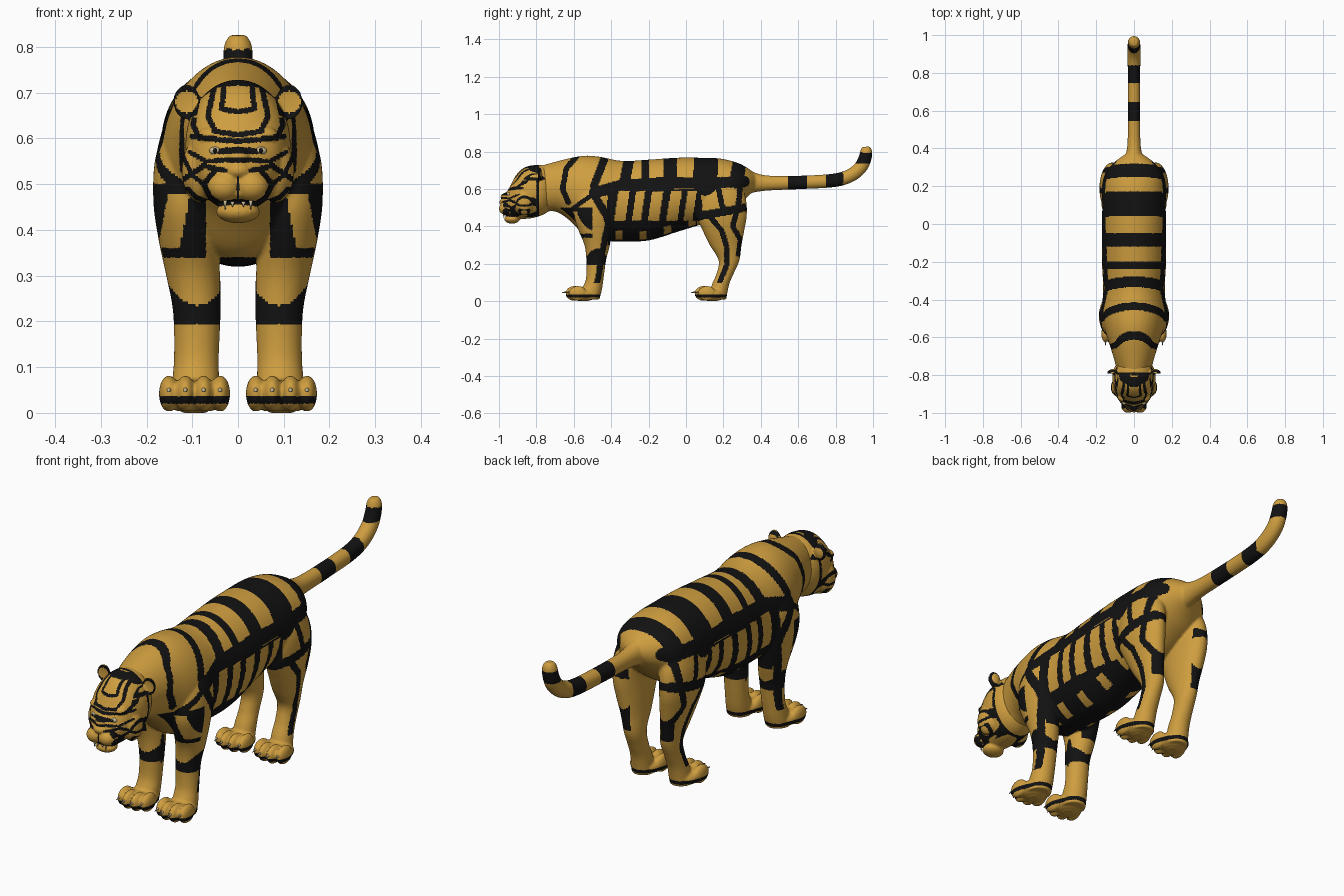
import bpy, bmesh, math
from mathutils import Vector, Matrix
from mathutils.bvhtree import BVHTree

if "Cube" in bpy.data.objects:
    bpy.data.objects.remove(bpy.data.objects["Cube"])


def material(name, rgb):
    m = bpy.data.materials.new(name)
    m.diffuse_color = (*rgb, 1)
    m.use_nodes = True
    m.node_tree.nodes["Principled BSDF"].inputs["Base Color"].default_value = m.diffuse_color
    return m


FUR = material("fur", (0.62, 0.34, 0.05))
BLACK = material("black", (0.006, 0.006, 0.006))
IVORY = material("ivory", (0.6, 0.5, 0.3))


def loft(bm, secs, n=40, steps=6):
    """Skin sections (x, y, z, rx, rv, angle); the ring's second axis turns in the yz plane."""
    rows = []
    for i in range(len(secs) - 1):
        a, b = secs[i], secs[i + 1]
        p, q = secs[max(i - 1, 0)], secs[min(i + 2, len(secs) - 1)]
        for k in range(steps):
            t = k / steps
            rows.append([0.5 * (2 * B + (C - A) * t + (2 * A - 5 * B + 4 * C - D) * t * t
                                + (3 * B - A - 3 * C + D) * t ** 3)
                         for A, B, C, D in zip(p, a, b, q)])
    rows.append(secs[-1])
    rings = []
    for x, y, z, rx, rv, ang in rows:
        ca, sa = math.cos(math.radians(ang)), math.sin(math.radians(ang))
        ring = []
        for k in range(n):
            w = 2 * math.pi * k / n
            v = rv * math.sin(w)
            ring.append(bm.verts.new((x + rx * math.cos(w), y + v * ca, z + v * sa)))
        rings.append(ring)
    for r, s in zip(rings, rings[1:]):
        for k in range(n):
            bm.faces.new((r[k], r[k - 1], s[k - 1], s[k]))
    bm.faces.new(rings[0])
    bm.faces.new(rings[-1])


def ball(bm, c, r):
    return bmesh.ops.create_uvsphere(bm, u_segments=20, v_segments=14, radius=1,
                                     matrix=Matrix.Translation(c) @ Matrix.Diagonal((*r, 1)))["verts"]


def finish(name, bm, mats):
    bmesh.ops.recalc_face_normals(bm, faces=bm.faces)
    me = bpy.data.meshes.new(name)
    bm.to_mesh(me)
    bm.free()
    for m in mats:
        me.materials.append(m)
    for p in me.polygons:
        p.use_smooth = True
    ob = bpy.data.objects.new(name, me)
    bpy.context.collection.objects.link(ob)
    return ob


def coat(name, bm, voxel, rule):
    """Fuse overlapping forms into one skin, then paint stripes face by face."""
    ob = finish(name, bm, [])
    rm = ob.modifiers.new("fuse", 'REMESH')
    rm.mode, rm.voxel_size = 'VOXEL', voxel
    sm = ob.modifiers.new("soften", 'SMOOTH')
    sm.factor, sm.iterations = 0.5, 4
    dg = bpy.context.evaluated_depsgraph_get()
    me = bpy.data.meshes.new_from_object(ob.evaluated_get(dg))
    ob.modifiers.clear()
    ob.data = me
    me.materials.clear()
    me.materials.append(FUR)
    me.materials.append(BLACK)
    for v in me.vertices:
        v.co.z = max(v.co.z, 0.004 if v.co.z > 0.002 else 0)
    for p in me.polygons:
        p.use_smooth = True
        p.material_index = int(rule(abs(p.center.x), p.center.y, p.center.z))
    return ob


def on_line(u, v, stripes):
    for hw, pts in stripes:
        for (a, b), (c, d) in zip(pts, pts[1:]):
            du, dv = c - a, d - b
            t = max(0, min(1, ((u - a) * du + (v - b) * dv) / (du * du + dv * dv)))
            if (u - a - t * du) ** 2 + (v - b - t * dv) ** 2 < hw * hw:
                return True
    return False


# stripes of trunk and legs, in side view (y, z)
TRUNK = [(.015, [(-.58, .78), (-.64, .71), (-.66, .6), (-.63, .53)]),
         (.021, [(-.43, .78), (-.46, .7), (-.49, .62), (-.48, .55), (-.42, .45), (-.4, .34)]),
         (.028, [(-.30, .78), (-.33, .63)]), (.02, [(-.22, .78), (-.22, .63)]),
         (.035, [(-.085, .79), (-.085, .63)]), (.065, [(.11, .79), (.1, .63)]),
         (.037, [(.29, .77), (.27, .64)]),
         (.03, [(-.49, .58), (-.35, .62), (-.1, .635), (.1, .63), (.31, .64)])]
LEGS = [(.012, [(-.5, .57), (-.6, .5), (-.53, .36)]), (.02, [(.06, .6), (.07, .45)]),
        (.022, [(.04, .45), (.15, .47), (.31, .5)]), (.015, [(.17, .62), (.2, .48)]),
        (.015, [(.29, .62), (.28, .5)]),
        (.014, [(.12, .46), (.19, .38), (.215, .3), (.22, .2), (.18, .1)]),
        (.014, [(.27, .48), (.25, .4), (.29, .33), (.28, .25)]),
        (.016, [(-.42, .4), (-.45, .25), (-.47, .12), (-.5, .04)])]
PATCHES = [(-.345, .03), (-.255, .024), (-.165, .03), (-.065, .03), (.02, .024)]


def body_rule(x, y, z):
    if y > .38:
        return .545 < y < .645 or .745 < y < .84 or (y > .88 and .735 < z < .795)
    front_leg = y < -.35
    if z < .29 and front_leg and .195 < z < .235 + 3 * (x - .09) ** 2 * 4:
        return True
    if z < .1:
        return .02 < z < .036
    if y < -.5 and .34 < z < .5 and x > .07:
        return not (.36 < z < .48 and abs(x - .14 - (.42 - z) * .2) < .024)
    if front_leg and z < .34 and x < .04:
        return True
    if -.42 < y < .06 and .3 < z < .6:
        if z > .43:
            s = y - (z - .5) * .15
            return not (z < .588 and any(abs(s - c) < w for c, w in PATCHES))
        return not (.05 < x < .11 and math.sin(y * 48) > .6)
    return on_line(y, z, TRUNK) or (x > .075 and on_line(y, z, LEGS))


# trunk: y, top, bottom, half width
bm = bmesh.new()
loft(bm, [(0, y, (t + b) / 2, w, (t - b) / 2, 90) for y, t, b, w in [
    (-.79, .72, .47, .085), (-.70, .745, .48, .11), (-.62, .765, .43, .135), (-.54, .778, .35, .16),
    (-.46, .772, .325, .17), (-.34, .75, .32, .163), (-.2, .757, .325, .17), (-.05, .767, .37, .17),
    (.08, .767, .41, .168), (.18, .763, .44, .165), (.27, .742, .5, .15), (.33, .712, .56, .10),
    (.37, .68, .6, .045)]], n=64)
# tail: y, z, rx, rv, heading
loft(bm, [(0, y, z, rx, rv, a + 90) for y, z, rx, rv, a in [
    (.28, .645, .07, .085, 0), (.36, .636, .045, .055, 0), (.44, .632, .034, .04, 0),
    (.6, .635, .033, .036, 2), (.78, .645, .033, .036, 6), (.87, .668, .034, .036, 25),
    (.93, .712, .034, .036, 55), (.957, .765, .033, .035, 80), (.963, .805, .03, .031, 92),
    (.962, .826, .018, .02, 95)]])
# legs: x, y, z, rx, ry
FRONT = [(.11, -.47, .62, .05, .08), (.117, -.48, .55, .065, .108), (.115, -.49, .46, .07, .108),
         (.11, -.485, .38, .064, .09), (.098, -.475, .3, .059, .068), (.09, -.48, .22, .052, .053),
         (.091, -.488, .12, .049, .047), (.093, -.505, .06, .052, .055), (.095, -.515, .01, .052, .052)]
HIND = [(.1, .19, .64, .06, .1), (.113, .19, .55, .068, .13), (.115, .19, .46, .066, .135),
        (.108, .2, .38, .06, .112), (.098, .212, .3, .05, .085), (.09, .23, .22, .042, .056),
        (.09, .21, .15, .041, .046), (.091, .185, .09, .045, .046), (.094, .165, .01, .048, .05)]
TOES = [(-.056, .018), (-.02, 0), (.02, 0), (.056, .018)]
claws = bmesh.new()
for s in (1, -1):
    for leg, dy in ((FRONT, 0), (HIND, .69)):
        loft(bm, [(s * x, y, z, rx, ry, 0) for x, y, z, rx, ry in leg])
        # paw with four toes and claws
        ball(bm, (s * .095, -.55 + dy, .036), (.07, .07, .038))
        for tx, ty in TOES:
            x = s * (.095 + tx)
            ball(bm, (x, -.597 + ty + dy, .042), (.022, .048, .04))
            bmesh.ops.create_cone(claws, cap_ends=True, segments=8, radius1=.009, radius2=.001, depth=.045,
                                  matrix=Matrix.Translation((x, -.64 + ty + dy, .05))
                                  @ Matrix.Rotation(math.radians(100), 4, 'X'))
coat("body", bm, .0056, body_rule)
finish("claws", claws, [IVORY])

# face stripes in front view (|x|, z)
FACE = [(.006, [(0, .722), (.05, .717), (.088, .69), (.098, .63), (.085, .6)]),
        (.006, [(.03, .715), (.036, .665), (0, .658)]),
        (.006, [(.052, .712), (.066, .65), (.05, .615), (0, .608)]),
        (.006, [(0, .594), (.05, .598), (.1, .605)]), (.007, [(0, .575), (.04, .572)]),
        (.005, [(0, .553), (.03, .553), (.07, .55), (.105, .57)]),
        (.006, [(.03, .53), (.075, .54), (.12, .51)]), (.006, [(.05, .53), (.075, .5), (.06, .47)]),
        (.005, [(.075, .5), (.1, .52), (.12, .56)]), (.006, [(0, .462), (.04, .457), (.06, .47)]),
        (.005, [(.06, .46), (.09, .47), (.11, .49)]), (.003, [(0, .515), (0, .465)])]


def head_rule(x, y, z):
    if x > .088 and z > .645:
        return abs(math.hypot(x - .112, z - .68) - .03) < .006
    if y > -.80:
        return -.80 < y < -.785
    return on_line(x, z, FACE)


# head: y, top, bottom, half width
bm = bmesh.new()
loft(bm, [(0, y, (t + b) / 2, w, (t - b) / 2, 90) for y, t, b, w in [
    (-.985, .545, .475, .035), (-.965, .575, .462, .055), (-.94, .615, .45, .076), (-.91, .672, .44, .094),
    (-.87, .712, .44, .108), (-.82, .727, .445, .115), (-.77, .727, .46, .108), (-.735, .715, .48, .088)]])
ball(bm, (0, -.976, .53), (.028, .022, .018))        # nose
ball(bm, (0, -.952, .558), (.03, .04, .024))         # nose bridge
ball(bm, (0, -.93, .44), (.048, .042, .025))         # chin
for s in (1, -1):
    ball(bm, (s * .03, -.963, .495), (.038, .037, .034))   # muzzle pad
    ball(bm, (s * .083, -.865, .53), (.04, .05, .07))      # cheek
    ball(bm, (s * .052, -.915, .607), (.036, .027, .02))   # brow
    # cupped ear
    for v in ball(bm, (s * .112, -.79, .68), (.03, .022, .038)):
        if v.co.y < -.79:
            v.co.y = -.79 - (v.co.y + .79) * .25 - .004
head = coat("head", bm, .004, head_rule)

# eyes, set on the face surface
tree = BVHTree.FromPolygons([v.co for v in head.data.vertices], [p.vertices[:] for p in head.data.polygons])
eyes, pupils, teeth = bmesh.new(), bmesh.new(), bmesh.new()
for s in (1, -1):
    hit = tree.ray_cast(Vector((s * .05, -2, .573)), Vector((0, 1, 0)))[0]
    y = hit.y if hit else -.94
    ball(eyes, (s * .05, y + .004, .573), (.013, .011, .009))
    ball(pupils, (s * .05, y - .004, .573), (.005, .005, .006))
    for x, d in ((.012, .012), (.028, .022)):
        bmesh.ops.create_cone(teeth, cap_ends=True, segments=8, radius1=.005, radius2=.001, depth=d,
                              matrix=Matrix.Translation((s * x, -.974, .456)) @ Matrix.Rotation(math.pi, 4, 'X'))
finish("eyes", eyes, [IVORY])
finish("pupils", pupils, [BLACK])
finish("teeth", teeth, [IVORY])
